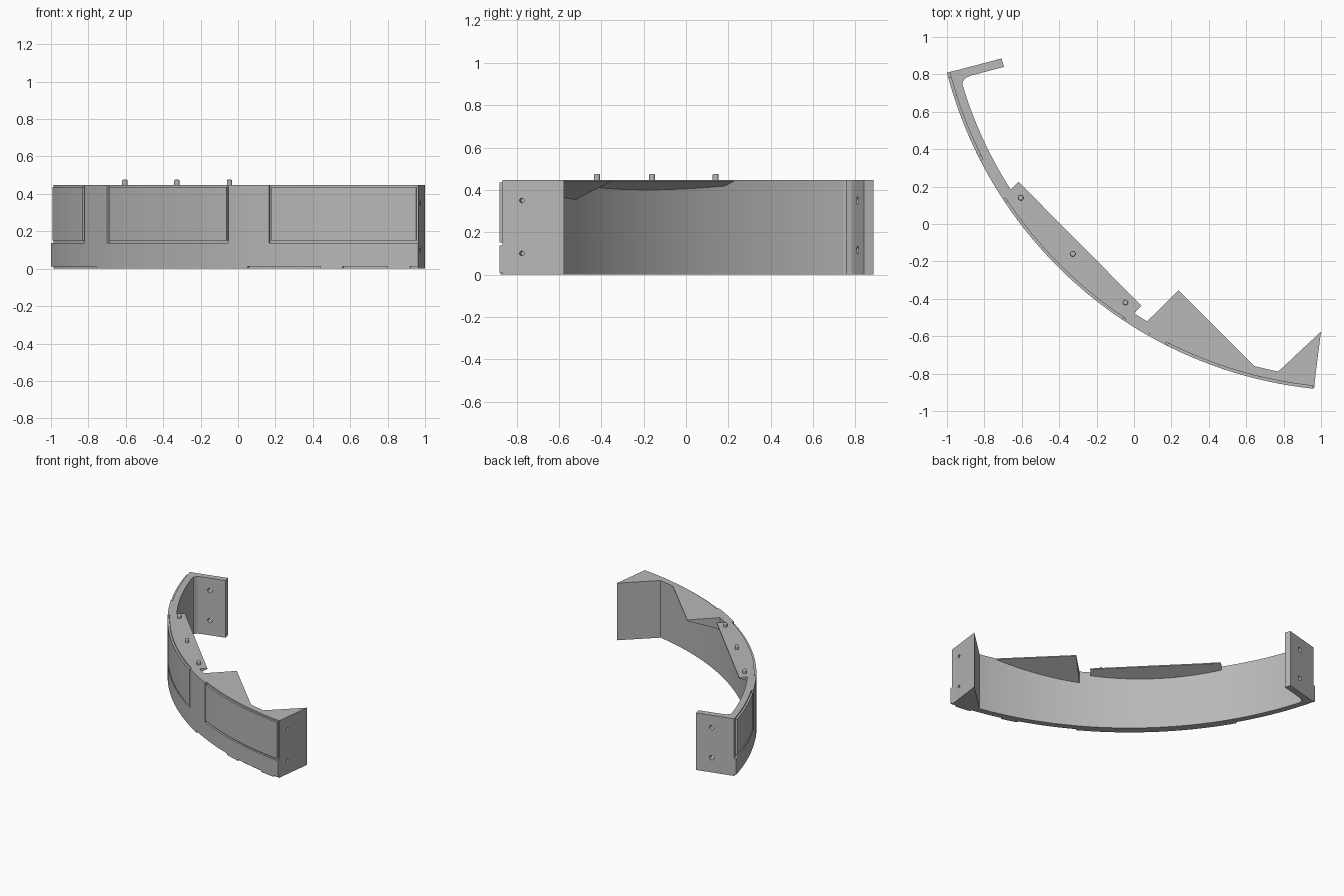
import bpy, bmesh
from math import acos, cos, sin, sqrt
from mathutils import Vector

if "Cube" in bpy.data.objects:
    bpy.data.objects.remove(bpy.data.objects["Cube"], do_unlink=True)

CX, CY, R_OUT, R_IN = 1.197, 1.376, 2.269, 2.206   # arc of the wall
R_CORE = R_OUT - 0.015                             # groove floor
TOP = 0.447
X_END = 0.963

grey = bpy.data.materials.new("plain grey")
grey.use_nodes = True
COLOR = (0.48, 0.48, 0.48, 1)
grey.diffuse_color = COLOR
grey.node_tree.nodes["Principled BSDF"].inputs["Base Color"].default_value = COLOR


def prism(name, points, bottom, top):
    """Extrude an outline; bottom is a height or a function of x, y."""
    bm = bmesh.new()
    low_z = bottom if callable(bottom) else (lambda x, y: bottom)
    low = [bm.verts.new((x, y, low_z(x, y))) for x, y in points]
    high = [bm.verts.new((x, y, top)) for x, y in points]
    bm.faces.new(low)
    bm.faces.new(high)
    n = len(points)
    for i in range(n):
        j = (i + 1) % n
        bm.faces.new((low[i], low[j], high[j], high[i]))
    bmesh.ops.recalc_face_normals(bm, faces=bm.faces)
    mesh = bpy.data.meshes.new(name)
    bm.to_mesh(mesh)
    bm.free()
    mesh.materials.append(grey)
    obj = bpy.data.objects.new(name, mesh)
    bpy.context.collection.objects.link(obj)
    return obj


def smooth(obj):
    bpy.ops.object.select_all(action='DESELECT')
    obj.select_set(True)
    bpy.context.view_layer.objects.active = obj
    bpy.ops.object.shade_smooth_by_angle(angle=0.5)


def arc_block(name, r0, r1, x0, x1, z0, z1):
    """Curved block between two x positions on the outer arc."""
    a, b = (acos((CX - x) / R_OUT) for x in (x0, x1))
    n = max(2, int((b - a) * 50))
    ang = [a + (b - a) * i / n for i in range(n + 1)]
    pts = [(CX - r1 * cos(t), CY - r1 * sin(t)) for t in ang]
    pts += [(CX - r0 * cos(t), CY - r0 * sin(t)) for t in reversed(ang)]
    obj = prism(name, pts, z0, z1)
    smooth(obj)
    return obj


def drill(obj, x, y, heights, normal, radius, depth):
    """Cut round holes along a horizontal direction."""
    for z in heights:
        bpy.ops.mesh.primitive_cylinder_add(vertices=20, radius=radius, depth=depth, location=(x, y, z))
        cutter = bpy.context.object
        cutter.rotation_euler = Vector(normal).to_track_quat('Z', 'Y').to_euler()
        cutter.hide_render = True
        mod = obj.modifiers.new("hole", 'BOOLEAN')
        mod.operation = 'DIFFERENCE'
        mod.solver = 'EXACT'
        mod.object = cutter
        bpy.context.view_layer.objects.active = obj
        bpy.ops.object.modifier_apply(modifier=mod.name)
        bpy.data.objects.remove(cutter, do_unlink=True)


# Curved wall core
arc_block("wall_core", R_IN, R_CORE, -1, X_END, 0, TOP)

# Lower outer band, with its notched bottom edge
arc_block("lower_band", R_CORE, R_OUT, -1, X_END, 0.011, 0.138)
for x0, x1 in ((-0.76, 0.05), (0.44, 0.56), (0.8, 0.92)):
    arc_block("bottom_pad", R_CORE, R_OUT, x0, x1, 0, 0.011)

# Plain pillars between the panels
for x0, x1 in ((-0.822, -0.7), (-0.052, 0.165)):
    arc_block("pillar", R_CORE, R_OUT, x0, x1, 0.138, TOP)

# Panels framed by narrow grooves
for x0, x1 in ((-0.993, -0.832), (-0.69, -0.062), (0.176, 0.953)):
    arc_block("panel", R_CORE, R_OUT, x0, x1, 0.152, TOP - 0.011)


def sloped_underside(line):
    """Underside dropping away from the free edge x + y = line."""
    return lambda x, y: TOP - 0.008 - 0.36 * max(0, (line - x - y) / sqrt(2))


# Ledges on the inner side of the wall
prism("peg_ledge", [(-0.68, 0.165), (-0.617, 0.225), (0.04, -0.437),
                    (-0.02, -0.5), (-0.385, -0.2)], sloped_underside(-0.395), TOP)
prism("triangular_ledge", [(0.04, -0.55), (0.238, -0.355), (0.65, -0.765),
                           (0.65, -0.79)], sloped_underside(-0.117), TOP)

# Locating pegs with rounded tips
for x, y in ((-0.605, 0.14), (-0.327, -0.16), (-0.046, -0.42)):
    bpy.ops.mesh.primitive_cylinder_add(vertices=20, radius=0.014, depth=0.05, location=(x, y, 0.451))
    peg = bpy.context.object
    peg.name = "peg"
    peg.data.materials.append(grey)
    bevel = peg.modifiers.new("round tip", 'BEVEL')
    bevel.width = 0.006
    bevel.segments = 3
    smooth(peg)

# Solid triangular end with two blind holes
end_block = prism("end_block", [(0.77, -0.79), (1, -0.575), (X_END, -0.862), (0.8, -0.82)], 0, TOP)
drill(end_block, 0.975, -0.775, (0.1, 0.35), (0.99, -0.13, 0), 0.011, 0.12)

# Mounting flange with a filleted inner corner and two through holes
flange = prism("flange", [(-0.985, 0.812), (-0.708, 0.885), (-0.695, 0.84), (-0.87, 0.794),
                          (-0.9, 0.782), (-0.917, 0.758), (-0.915, 0.72), (-0.95, 0.72)], 0, TOP)
drill(flange, -0.815, 0.83, (0.115, 0.35), (-0.25, 0.97, 0), 0.018, 0.15)
